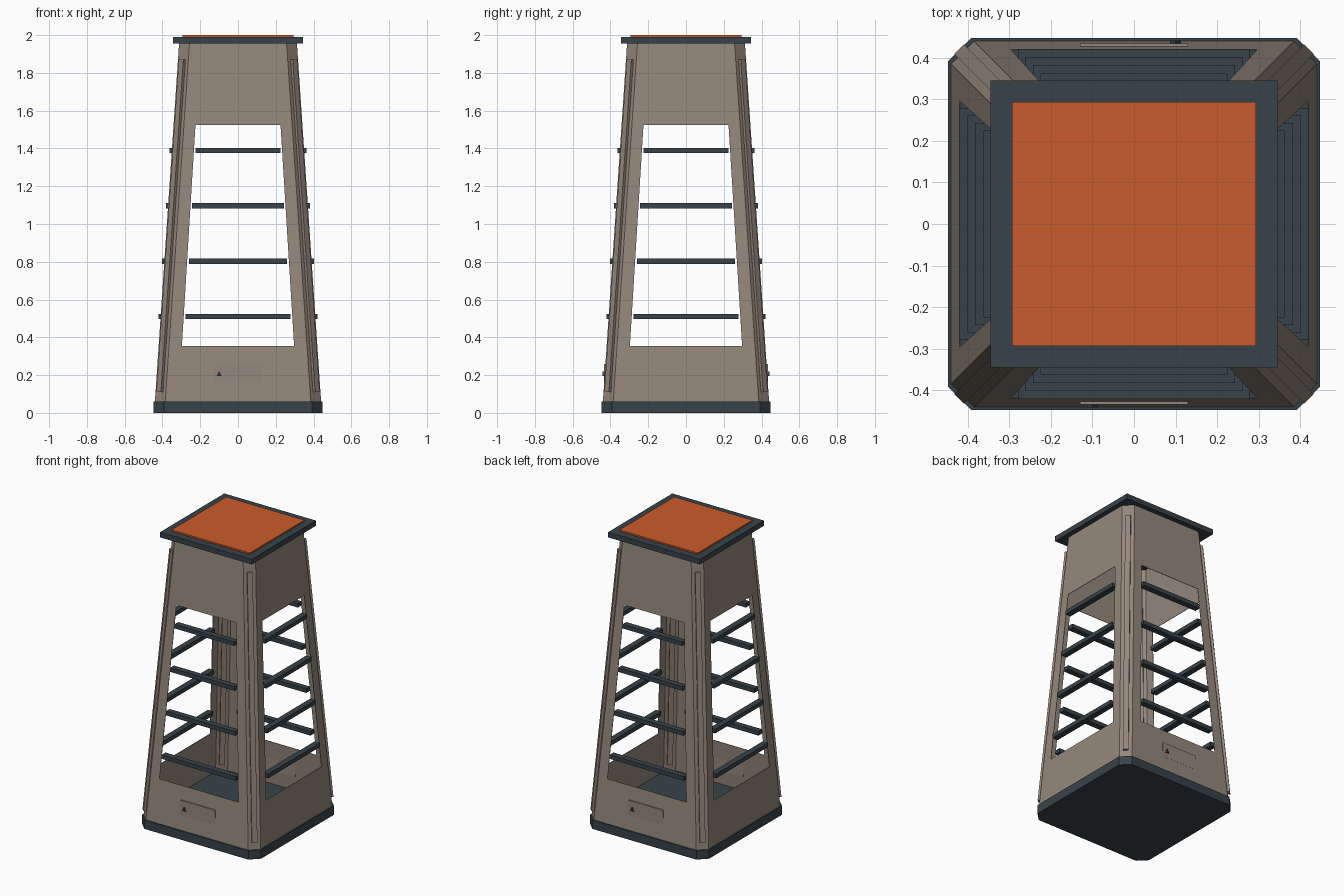
import bpy, bmesh, math
from mathutils import Matrix, Vector

if "Cube" in bpy.data.objects:
    bpy.data.objects.remove(bpy.data.objects["Cube"])


def material(name, rgb):
    m = bpy.data.materials.new(name)
    m.use_nodes = True
    m.diffuse_color = (*rgb, 1)
    m.node_tree.nodes["Principled BSDF"].inputs["Base Color"].default_value = (*rgb, 1)
    return m


TAUPE = material("taupe", (0.30, 0.245, 0.20))
SLATE = material("dark slate", (0.038, 0.055, 0.067))
ORANGE = material("orange", (0.59, 0.105, 0.026))

BOTTOM, TOP, CHAMFER = 0.06, 1.955, 0.055
WIN_LOW, WIN_HIGH = 0.355, 1.525


def half(z):
    """Half width of the tapered tower at height z."""
    return 0.44 - (z - BOTTOM) * 0.0675


def window_half(z):
    return 0.297 - (z - WIN_LOW) * 0.0615


def quarter(i):
    return Matrix.Rotation(i * math.pi / 2, 4, "Z")


def add_object(name, bm, mat):
    me = bpy.data.meshes.new(name)
    bmesh.ops.recalc_face_normals(bm, faces=bm.faces)
    bm.to_mesh(me)
    bm.free()
    me.materials.append(mat)
    ob = bpy.data.objects.new(name, me)
    bpy.context.collection.objects.link(ob)
    return ob


def box(name, lo, hi, mat, turn=0):
    bm = bmesh.new()
    lo, hi = Vector(lo), Vector(hi)
    place = Matrix.Translation((lo + hi) / 2) @ Matrix.Diagonal((*(hi - lo), 1))
    bmesh.ops.create_cube(bm, size=1, matrix=quarter(turn) @ place)
    return add_object(name, bm, mat)


def loft(name, lower, upper, mat):
    """Closed solid between two matching outlines."""
    bm = bmesh.new()
    a = [bm.verts.new(p) for p in lower]
    b = [bm.verts.new(p) for p in upper]
    bm.faces.new(a[::-1])
    bm.faces.new(b)
    for i in range(len(a)):
        j = (i + 1) % len(a)
        bm.faces.new((a[i], a[j], b[j], b[i]))
    return add_object(name, bm, mat)


def octagon(h, c, z):
    return [quarter(i) @ Vector((s * (h - c), -h, z)) for i in range(4) for s in (-1, 1)]


# Base with cut corners
loft("base", octagon(0.448, 0.057, 0), octagon(0.448, 0.057, BOTTOM), SLATE)

# Thin tapered shell with a window on each side
bm = bmesh.new()
for i in range(4):
    def vert(x, z):
        return bm.verts.new(quarter(i) @ Vector((x, -half(z), z)))

    outer, inner = [], []
    for s, z, wz in ((-1, BOTTOM, WIN_LOW), (1, BOTTOM, WIN_LOW),
                     (1, TOP, WIN_HIGH), (-1, TOP, WIN_HIGH)):
        outer.append(vert(s * (half(z) - CHAMFER), z))
        inner.append(vert(s * window_half(wz), wz))
    for k in range(4):
        n = (k + 1) % 4
        bm.faces.new((outer[k], outer[n], inner[n], inner[k]))
    # Cut corner next to this side
    corner = [quarter(i) @ Vector((half(z), -half(z) + CHAMFER, z)) for z in (BOTTOM, TOP)]
    low, high = (bm.verts.new(p) for p in corner)
    bm.faces.new((outer[1], low, high, outer[2]))
bmesh.ops.remove_doubles(bm, verts=bm.verts, dist=0.0005)
shell = add_object("tower_shell", bm, TAUPE)
solid = shell.modifiers.new("thickness", "SOLIDIFY")
solid.thickness = 0.003
solid.offset = -1

# Raised strips along the four cut corners
for i in range(4):
    def strip_ring(z):
        mid = half(z) - CHAMFER / 2
        out, side = Vector((1, -1, 0)).normalized(), Vector((1, 1, 0)).normalized()
        centre = Vector((mid, -mid, z))
        return [quarter(i) @ (centre + out * o * 0.016 + side * s * 0.017)
                for o, s in ((-1, -1), (1, -1), (1, 1), (-1, 1))]

    loft(f"corner_strip_{i + 1}", strip_ring(0.11), strip_ring(1.87), TAUPE)

# Floating slats in the windows
for i in range(4):
    for k in range(4):
        z = 0.51 + k * 0.293
        w, y = window_half(z) - 0.009, half(z) + 0.012
        box(f"slat_{i + 1}_{k + 1}", (-w, -y, z - 0.014), (w, -y + 0.04, z + 0.014), SLATE, i)

# Plates with a small pointer, front and back
for side, turn in (("front", 0), ("back", 2)):
    box(f"{side}_plate", (-0.13, -0.434, 0.16), (0.13, -0.425, 0.26), TAUPE, turn)
    pointer = [[quarter(turn) @ Vector((-0.1 + x, y, 0.195 + z))
                for x, z in ((-0.013, 0), (0.013, 0), (0, 0.025))] for y in (-0.442, -0.43)]
    loft(f"{side}_pointer", *pointer, SLATE)

# Cap and coloured top panel
box("cap", (-0.345, -0.345, TOP), (0.345, 0.345, 1.99), SLATE)
box("top_panel", (-0.294, -0.294, 1.988), (0.294, 0.294, 2.0), ORANGE)
